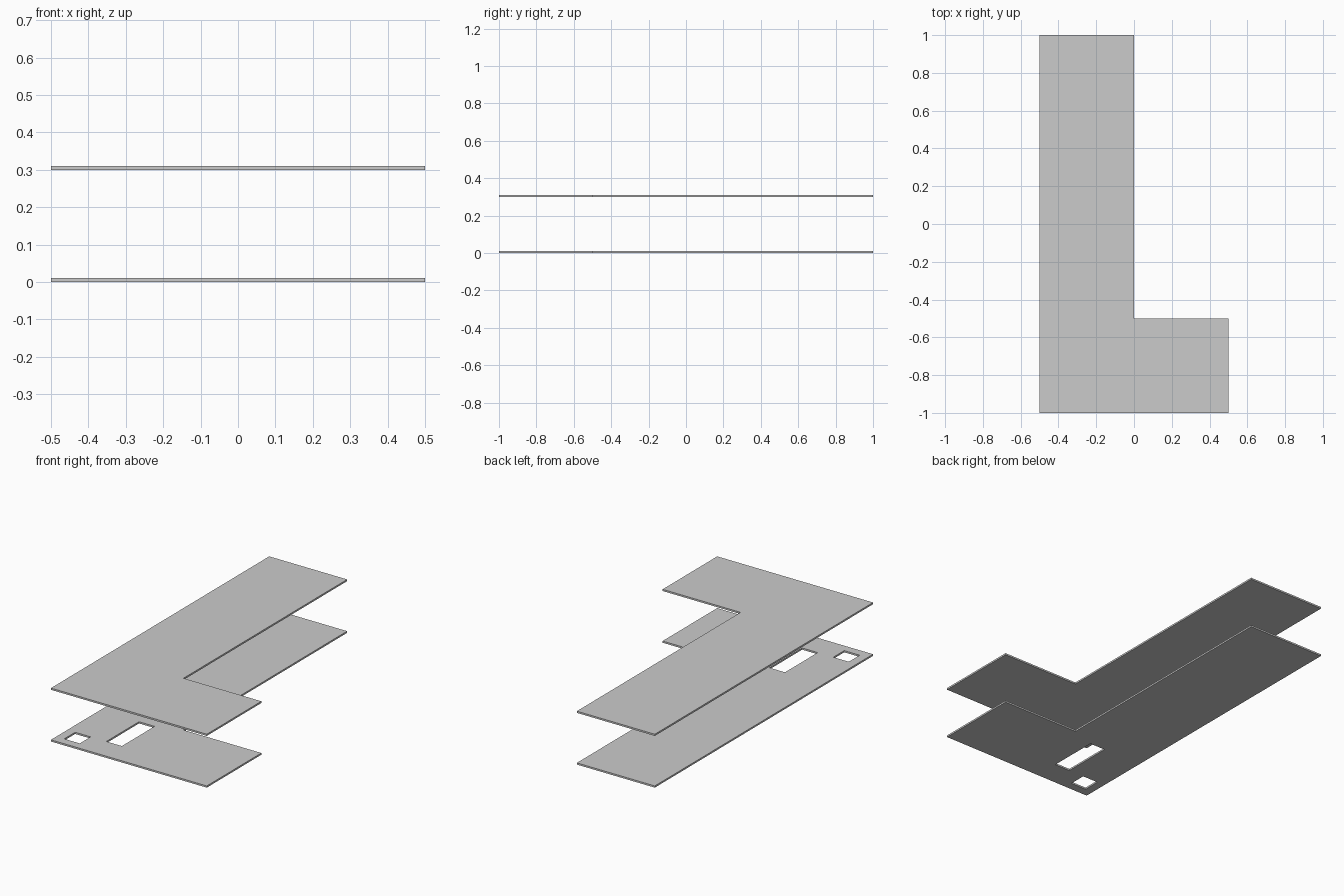
import bpy, bmesh

if "Cube" in bpy.data.objects:
    bpy.data.objects.remove(bpy.data.objects["Cube"])

THICK = 0.01


def rect(x0, y0, x1, y1):
    return [(x0, y0), (x1, y0), (x1, y1), (x0, y1)]


def plate(name, z, outline, holes=()):
    """Flat slab filled between an outline and its openings."""
    bm = bmesh.new()
    for loop in [outline, *holes]:
        vs = [bm.verts.new((x, y, 0)) for x, y in loop]
        for a, b in zip(vs, vs[1:] + vs[:1]):
            bm.edges.new((a, b))
    bmesh.ops.triangle_fill(bm, edges=bm.edges[:], use_beauty=True,
                            use_dissolve=False, normal=(0, 0, 1))
    for f in bm.faces:
        f.normal_update()
        if f.normal.z < 0:
            f.normal_flip()
    mesh = bpy.data.meshes.new(name)
    bm.to_mesh(mesh)
    bm.free()
    obj = bpy.data.objects.new(name, mesh)
    bpy.context.collection.objects.link(obj)
    obj.location.z = z
    solid = obj.modifiers.new("thickness", 'SOLIDIFY')
    solid.thickness = THICK
    solid.offset = 1
    return obj


# L-shaped footprint shared by both slabs
L_SHAPE = [(-0.5, -1), (0.5, -1), (0.5, -0.5), (0, -0.5), (0, 1), (-0.5, 1)]

# Floor with a small square shaft and a long stair opening
plate("floor_slab", 0, L_SHAPE,
      [rect(-0.45, -0.95, -0.35, -0.85), rect(-0.25, -0.85, -0.15, -0.55)])

# Plain roof
plate("roof_slab", 0.3, L_SHAPE)
